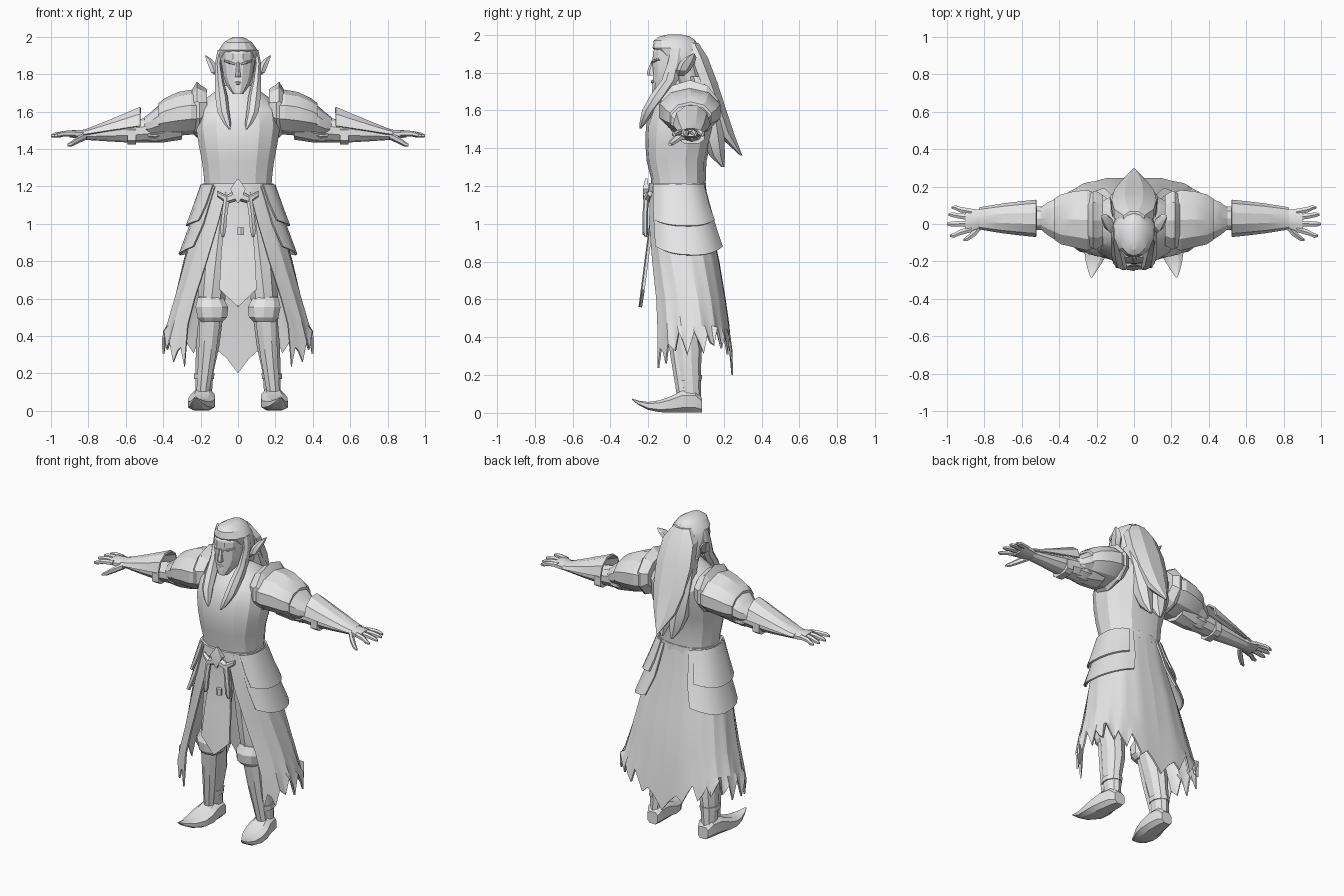
import bpy, bmesh, math, random

random.seed(4)
grey = bpy.data.materials.new("plain grey")
grey.diffuse_color = (0.8, 0.8, 0.8, 1)


def make(name, verts, faces, thick=0, mirror=False):
    """Mesh object with optional shell thickness and left/right mirror."""
    me = bpy.data.meshes.new(name)
    me.from_pydata(verts, [], faces)
    bm = bmesh.new()
    bm.from_mesh(me)
    bmesh.ops.recalc_face_normals(bm, faces=bm.faces)
    if thick:
        bmesh.ops.solidify(bm, geom=bm.faces[:], thickness=thick)
        bmesh.ops.recalc_face_normals(bm, faces=bm.faces)
    bm.to_mesh(me)
    bm.free()
    me.materials.append(grey)
    ob = bpy.data.objects.new(name, me)
    bpy.context.collection.objects.link(ob)
    bpy.ops.object.select_all(action='DESELECT')
    ob.select_set(True)
    bpy.context.view_layer.objects.active = ob
    bpy.ops.object.shade_smooth_by_angle(angle=math.radians(22))
    if mirror:
        ob.modifiers.new("mirror", 'MIRROR').use_clip = False
    return ob


def power(v, e):
    return math.copysign(abs(v) ** e, v)


def loft(name, rings, n=10, axis='z', mirror=False, e=1.0, thick=0, half=False):
    """Rings are (position on axis, centre a, centre b, radius a, radius b); half keeps the upper arc as a shell."""
    verts, faces = [], []
    m = n // 2 + 1 if half else n
    for p, ca, cb, ra, rb in rings:
        for i in range(m):
            t = 2 * math.pi * (i + (0 if half else 0.5)) / n
            a, b = ca + ra * power(math.cos(t), e), cb + rb * power(math.sin(t), e)
            verts.append({'z': (a, b, p), 'x': (p, a, b), 'y': (a, p, b)}[axis])
    for k in range(len(rings) - 1):
        for i in range(m - 1 if half else m):
            j = (i + 1) % m
            faces.append((k * m + i, k * m + j, k * m + m + j, k * m + m + i))
    if not half:
        faces += [tuple(range(m)), tuple(range((len(rings) - 1) * m, len(rings) * m))]
    return make(name, verts, faces, thick, mirror)


def drape(name, rows, n, hem, fold=0.012, e=0.8, thick=0.01):
    """Cloth half wrapped round the body; rows are (z, rx, ry, cy, start, end degrees)."""
    verts, faces = [], []
    for k, (z, rx, ry, cy, a0, a1) in enumerate(rows):
        for i in range(n + 1):
            t = i / n
            a = math.radians(a0 + (a1 - a0) * t)
            f = 1 + fold * (k > 0) * math.cos(i * math.pi / 2)
            zz = z + (hem(t, i) if k == len(rows) - 1 else 0)
            verts.append((f * rx * power(math.sin(a), e), cy - f * ry * power(math.cos(a), e), zz))
    for k in range(len(rows) - 1):
        for i in range(n):
            q = k * (n + 1) + i
            faces.append((q, q + 1, q + n + 2, q + n + 1))
    return make(name, verts, faces, thick, True)


def plate(name, pts, y_of_z, thick=0.015):
    """Panel outlined in x, z (left-right symmetric pairs) whose depth follows height."""
    v, f = [], []
    for x, z in pts:
        v += [(-x, y_of_z(z) + .02 * x, z), (0, y_of_z(z) - .004, z), (x, y_of_z(z) + .02 * x, z)]
    for k in range(len(pts) - 1):
        q = 3 * k
        f += [(q, q + 1, q + 4, q + 3), (q + 1, q + 2, q + 5, q + 4)]
    return make(name, v, f, thick)


# Torso and neck
loft("torso", [(1.17, 0, -.04, .182, .142), (1.24, 0, -.04, .185, .145), (1.33, 0, -.05, .196, .158),
               (1.42, 0, -.043, .214, .172), (1.52, 0, -.028, .23, .184), (1.61, 0, -.005, .22, .176),
               (1.67, 0, .005, .175, .145), (1.715, 0, -.005, .115, .1), (1.74, 0, -.01, .07, .07)], 14, e=.82)
loft("neck", [(1.65, 0, -.02, .065, .065), (1.8, 0, -.05, .055, .06)], 8)

# Head and face
loft("head", [(1.695, 0, -.14, .03, .04), (1.735, 0, -.115, .06, .065), (1.79, 0, -.075, .08, .1),
              (1.85, 0, -.065, .09, .116), (1.91, 0, -.06, .092, .118), (1.96, 0, -.06, .07, .09)], 12, e=.9)
loft("nose", [(1.785, 0, -.178, .018, .025), (1.8, 0, -.182, .015, .025), (1.865, 0, -.17, .008, .012)], 6)
loft("brow", [(.012, -.172, 1.853, .012, .007), (.045, -.167, 1.863, .012, .008),
              (.075, -.135, 1.872, .012, .006)], 6, 'x', True)
loft("lips", [(-.028, -.163, 1.752, .01, .006), (0, -.176, 1.752, .012, .01), (.028, -.163, 1.752, .01, .006)], 6, 'x')
loft("ear", [(1.785, .1, -.03, .012, .02), (1.81, .125, -.015, .022, .035), (1.85, .138, .005, .026, .042),
             (1.88, .155, .025, .018, .03), (1.9, .173, .04, .004, .006)], 6, mirror=True)

# Hair: cap, long back fall, side tails and front locks
loft("hair_cap", [(1.74, 0, .025, .095, .07), (1.83, 0, .0, .108, .085), (1.89, 0, -.03, .114, .112),
                  (1.93, 0, -.053, .106, .124), (1.97, 0, -.06, .077, .11), (1.992, 0, -.06, .042, .078),
                  (2.0, 0, -.06, .015, .04)], 14)
loft("hair_back", [(1.955, 0, .03, .06, .04), (1.88, 0, .055, .115, .065), (1.75, 0, .105, .13, .065),
                   (1.6, 0, .16, .115, .058), (1.48, 0, .205, .08, .052), (1.36, 0, .293, .006, .006)], 8)
loft("hair_side_tail", [(1.78, .075, .06, .045, .05), (1.62, .075, .12, .06, .065), (1.45, .055, .145, .06, .06),
                        (1.36, .045, .165, .04, .042), (1.3, .035, .195, .01, .008)], 7, mirror=True)
loft("front_lock", [(1.93, .095, -.05, .015, .03), (1.86, .108, -.06, .016, .035), (1.76, .1, -.085, .025, .045),
                    (1.68, .09, -.14, .035, .05), (1.6, .08, -.195, .034, .038),
                    (1.54, .06, -.225, .022, .02), (1.505, .045, -.24, .005, .006)], 7, mirror=True)

# Shoulder armour
loft("shoulder_flange", [(.165, .02, 1.615, .14, .105), (.205, .02, 1.605, .165, .14), (.22, .02, 1.61, .16, .15),
                         (.25, .02, 1.60, .14, .11)], 10, 'x', True)
loft("shoulder_plate", [(.2, .02, 1.595, .15, .11), (.25, .02, 1.597, .17, .12), (.32, .025, 1.588, .158, .117),
                        (.39, .025, 1.572, .14, .1), (.425, .025, 1.56, .115, .085)], 10, 'x', True)
loft("upper_arm_plate", [(.36, .025, 1.56, .12, .092), (.43, .025, 1.548, .11, .08), (.465, .028, 1.53, .09, .068),
                         (.5, .03, 1.52, .06, .05)], 10, 'x', True)

# Arms
loft("arm", [(.3, .02, 1.55, .1, .1), (.4, .025, 1.51, .08, .075), (.48, .03, 1.502, .066, .066),
             (.56, .03, 1.493, .065, .06), (.68, .03, 1.483, .056, .043), (.82, .03, 1.475, .042, .026)], 10, 'x', True)
loft("bracer", [(.523, .03, 1.525, .1, .106), (.6, .03, 1.513, .092, .084), (.7, .03, 1.498, .08, .056),
                (.8, .03, 1.482, .064, .031), (.83, .03, 1.48, .058, .024)], 10, 'x', True, thick=.01, half=True)
loft("elbow_band", [(.40, .03, 1.495, .07, .055), (.44, .03, 1.49, .073, .058), (.48, .03, 1.49, .066, .052)],
     8, 'x', True)
loft("forearm_band", [(.545, .03, 1.473, .07, .05), (.59, .03, 1.473, .07, .05)], 8, 'x', True, e=.6)

# Hands
loft("palm", [(.79, .03, 1.477, .044, .026), (.84, .025, 1.478, .058, .027), (.9, .018, 1.481, .068, .02)],
     8, 'x', True)
for i, (y0, y1, tip) in enumerate([(.066, .088, .975), (.035, .05, .992), (.003, .0, 1.0), (-.028, -.062, .985)]):
    loft("finger_%d" % (i + 1), [(.87, y0, 1.484, .018, .016), (.93, (y0 + y1) / 2, 1.482, .017, .015),
                                 (tip - .02, y1, 1.474, .014, .013), (tip, y1, 1.47, .007, .007)], 6, 'x', True)
loft("thumb", [(.81, .0, 1.47, .026, .02), (.85, -.045, 1.452, .023, .02), (.89, -.076, 1.428, .017, .015),
               (.912, -.086, 1.42, .007, .007)], 6, 'x', True)

# Belt, buckle and hanging straps
loft("belt", [(1.17, 0, -.045, .195, .155), (1.215, 0, -.045, .193, .153)], 16, e=.85)
loft("buckle", [(1.11, 0, -.22, .005, .008), (1.185, 0, -.212, .058, .022), (1.24, 0, -.21, .006, .008)], 4)
loft("sash_knot", [(.0, -.205, 1.155, .025, .03), (.06, -.205, 1.13, .022, .022), (.11, -.19, 1.16, .015, .015)],
     6, 'x', True)
loft("hanging_strap", [(1.14, .06, -.21, .018, .014), (1.05, .072, -.216, .017, .014), (.96, .08, -.216, .018, .014),
                       (.93, .082, -.212, .007, .007)], 6, mirror=True)
loft("charm", [(.94, .015, -.215, .02, .014), (.98, .015, -.215, .02, .014)], 6)

# Front tabard, pointed at the bottom
plate("tabard", [(.075, 1.17), (.075, 1.0), (.09, .85), (.1, .65), (.005, .56)],
      lambda z: -.19 - max(0, 1.0 - z) * .13)

# Robe with torn hem, open in front
def torn(t, i):
    tooth = (0, .1, .055)[i % 3]
    return -.11 * t ** 6 - .05 * (1 - t) ** 3 + .04 * math.sin(t * math.pi) + tooth + random.uniform(-.035, .02)


drape("robe", [(1.2, .19, .15, -.045, 13, 180), (1.0, .235, .168, -.035, 22, 180), (.8, .29, .187, -.01, 30, 180),
               (.6, .34, .2, .01, 38, 180), (.46, .38, .21, .02, 40, 180), (.31, .405, .22, .03, 40, 180)],
      27, torn)
# Two tiers of hip panels
drape("hip_panel_lower", [(1.2, .195, .155, -.045, 35, 158), (1.0, .258, .188, -.022, 42, 158),
                          (.88, .318, .212, -.002, 45, 155)], 8, lambda t, i: -.045 * math.sin(t * math.pi), 0)
drape("hip_panel_upper", [(1.21, .2, .158, -.045, 38, 150), (1.1, .24, .178, -.035, 42, 150),
                          (1.02, .28, .196, -.022, 45, 150)], 8, lambda t, i: -.03 * math.sin(t * math.pi), 0)

# Legs, knee caps and boots
loft("leg", [(.05, .185, .025, .045, .055), (.2, .18, .012, .05, .066), (.34, .163, .002, .065, .082),
             (.46, .15, -.02, .068, .082), (.56, .145, -.04, .075, .085), (.75, .125, -.04, .085, .095),
             (1.05, .09, -.04, .09, .1)], 10, mirror=True)
loft("knee_cap", [(.475, .14, -.07, .06, .055), (.5, .137, -.075, .083, .07), (.555, .14, -.075, .092, .076),
                  (.605, .147, -.065, .072, .062), (.63, .15, -.05, .035, .035)], 10, mirror=True)
loft("shin_plate", [(.1, .188, -.022, .037, .03), (.3, .165, -.05, .05, .035), (.48, .15, -.07, .06, .04)],
     8, mirror=True)
loft("ankle_band", [(.17, .182, .013, .056, .07), (.2, .18, .012, .057, .072)], 10, mirror=True)
loft("boot", [(.085, .18, .04, .038, .04), (.05, .182, .06, .055, .06), (-.02, .187, .06, .065, .06),
              (-.08, .193, .045, .075, .045), (-.14, .2, .035, .07, .033), (-.2, .212, .037, .048, .022),
              (-.25, .222, .053, .025, .012), (-.285, .228, .072, .005, .004)], 8, 'y', True, e=.65)
